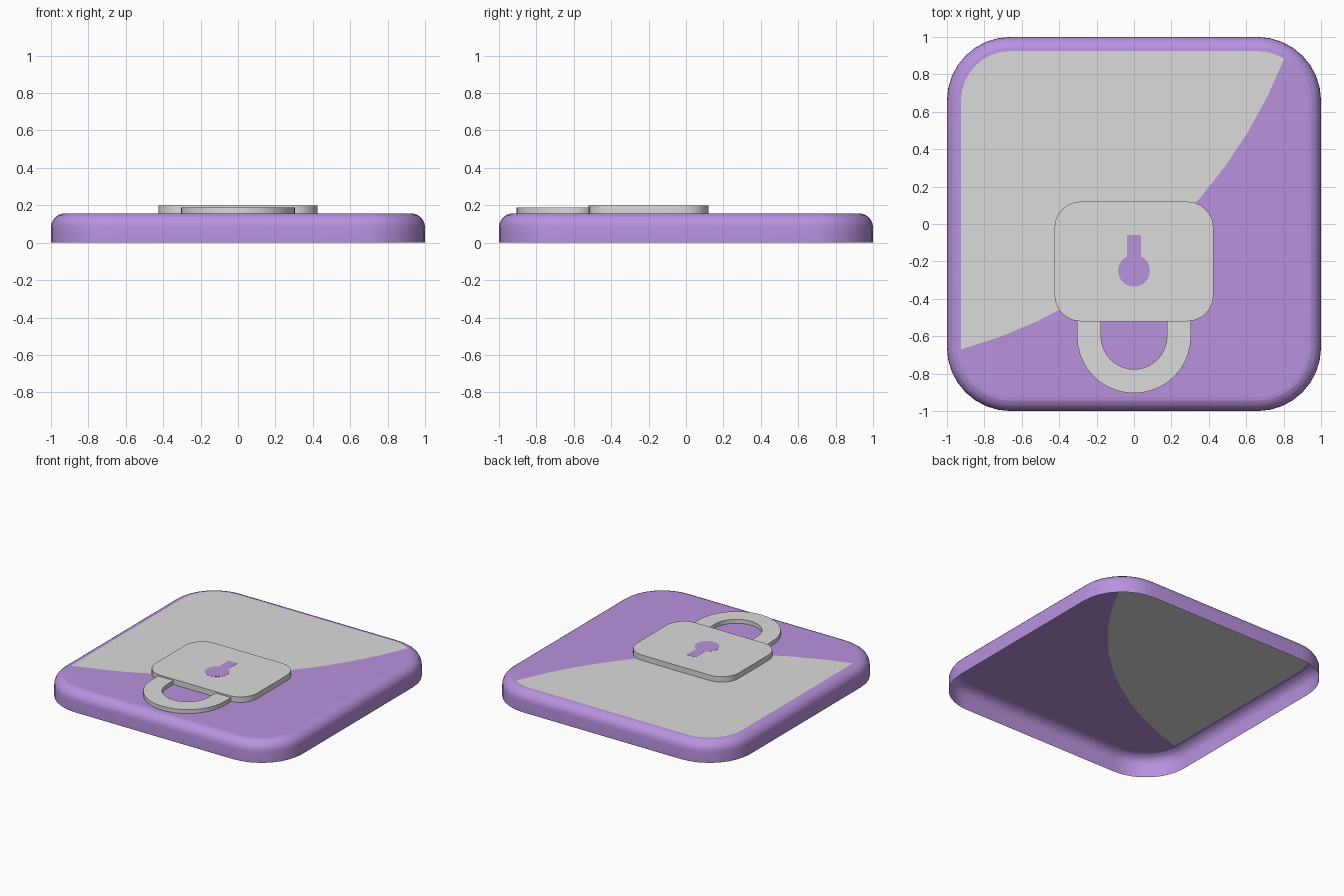
import bpy, bmesh
from math import sin, cos, pi, sqrt, atan2
from mathutils import Vector

cube = bpy.data.objects.get("Cube")
if cube:
    bpy.data.objects.remove(cube, do_unlink=True)


def material(name, rgb):
    m = bpy.data.materials.new(name)
    m.use_nodes = True
    m.diffuse_color = (*rgb, 1)
    m.node_tree.nodes["Principled BSDF"].inputs["Base Color"].default_value = (*rgb, 1)
    return m


purple = material("purple", (0.479, 0.287, 0.730))
grey = material("light grey", (0.708, 0.708, 0.708))


def arc(cx, cy, r, start, end, steps):
    angles = [start + (end - start) * i / steps for i in range(steps + 1)]
    return [(cx + r * cos(a), cy + r * sin(a)) for a in angles]


def rounded_rect(hx, hy, r, cy=0, steps=8):
    pts = []
    for k, (sx, sy) in enumerate([(1, 1), (-1, 1), (-1, -1), (1, -1)]):
        pts += arc(sx * (hx - r), cy + sy * (hy - r), r, k * pi / 2, (k + 1) * pi / 2, steps)
    return pts


def loft(rings):
    """Skin a stack of (outline, height) rings and cap the last; the base stays open."""
    bm = bmesh.new()
    loops = [[bm.verts.new((x, y, z)) for x, y in pts] for pts, z in rings]
    for low, high in zip(loops, loops[1:]):
        n = len(low)
        for i in range(n):
            j = (i + 1) % n
            bm.faces.new((low[i], low[j], high[j], high[i]))
    cap = bm.faces.new(loops[-1])
    bm.normal_update()
    return bm, cap


def finish(bm, name, *mats):
    bm.normal_update()
    for f in bm.faces:
        f.smooth = abs(f.normal.z) < 0.99
    mesh = bpy.data.meshes.new(name)
    bm.to_mesh(mesh)
    bm.free()
    for m in mats:
        mesh.materials.append(m)
    obj = bpy.data.objects.new(name, mesh)
    bpy.context.collection.objects.link(obj)


# Hollow tile with a rounded upper rim
TOP, FILLET, CORNER = 0.157, 0.075, 0.34
rings = [(rounded_rect(1, 1, CORNER), 0)]
for i in range(7):
    a = i / 6 * pi / 2
    inset = FILLET * (1 - cos(a))
    rings.append((rounded_rect(1 - inset, 1 - inset, CORNER - inset),
                  TOP - FILLET + FILLET * sin(a)))
tile, cap = loft(rings)

# Split the tile's top along a large sweeping arc
centre, radius = Vector((-1.62, 1.84)), 2.605
crossings = []
for e in list(cap.edges):
    a, b = e.verts
    da, db = [(v.co.xy - centre).length - radius for v in (a, b)]
    if da * db < 0:
        crossings.append(bmesh.utils.edge_split(e, a, da / (da - db))[1])
start, end = sorted(crossings, key=lambda v: v.co.x)
angles = [atan2(*(v.co.xy - centre).yx) for v in (start, end)]
sweep = arc(*centre, radius, *angles, 11)[1:-1]
bmesh.utils.face_split(cap, start, end, coords=[(x, y, TOP) for x, y in sweep])

# The part of the top inside the arc is grey
tile.normal_update()
for f in tile.faces:
    if f.normal.z > 0.999:
        f.material_index = int(max(v.co.x - v.co.y for v in f.verts) < 1)
finish(tile, "tile", purple, grey)


def raised(name, outline, base, top, mat):
    bm, _ = loft([(outline, base), (outline, top)])
    finish(bm, name, mat)


# Padlock body
BODY_TOP = 0.198
raised("lock_body", rounded_rect(0.425, 0.32, 0.14, -0.2, 6), TOP, BODY_TOP, grey)

# Shackle: a U opening into the body
outer = arc(0, -0.6, 0.305, pi, 2 * pi, 20)
inner = arc(0, -0.6, 0.176, 2 * pi, pi, 20)
leg_end = -0.515
shackle = ([(-0.305, leg_end)] + outer + [(0.305, leg_end), (0.176, leg_end)]
           + inner + [(-0.176, leg_end)])
raised("lock_shackle", shackle, TOP, 0.187, grey)

# Keyhole plate: a disc with a straight slot towards the back
half, r, cy = 0.037, 0.085, -0.25
lip = atan2(sqrt(r * r - half * half), half)
keyhole = arc(0, cy, r, pi - lip, 2 * pi + lip, 24) + [(half, -0.06), (-half, -0.06)]
raised("keyhole", keyhole, BODY_TOP, BODY_TOP + 0.001, purple)
